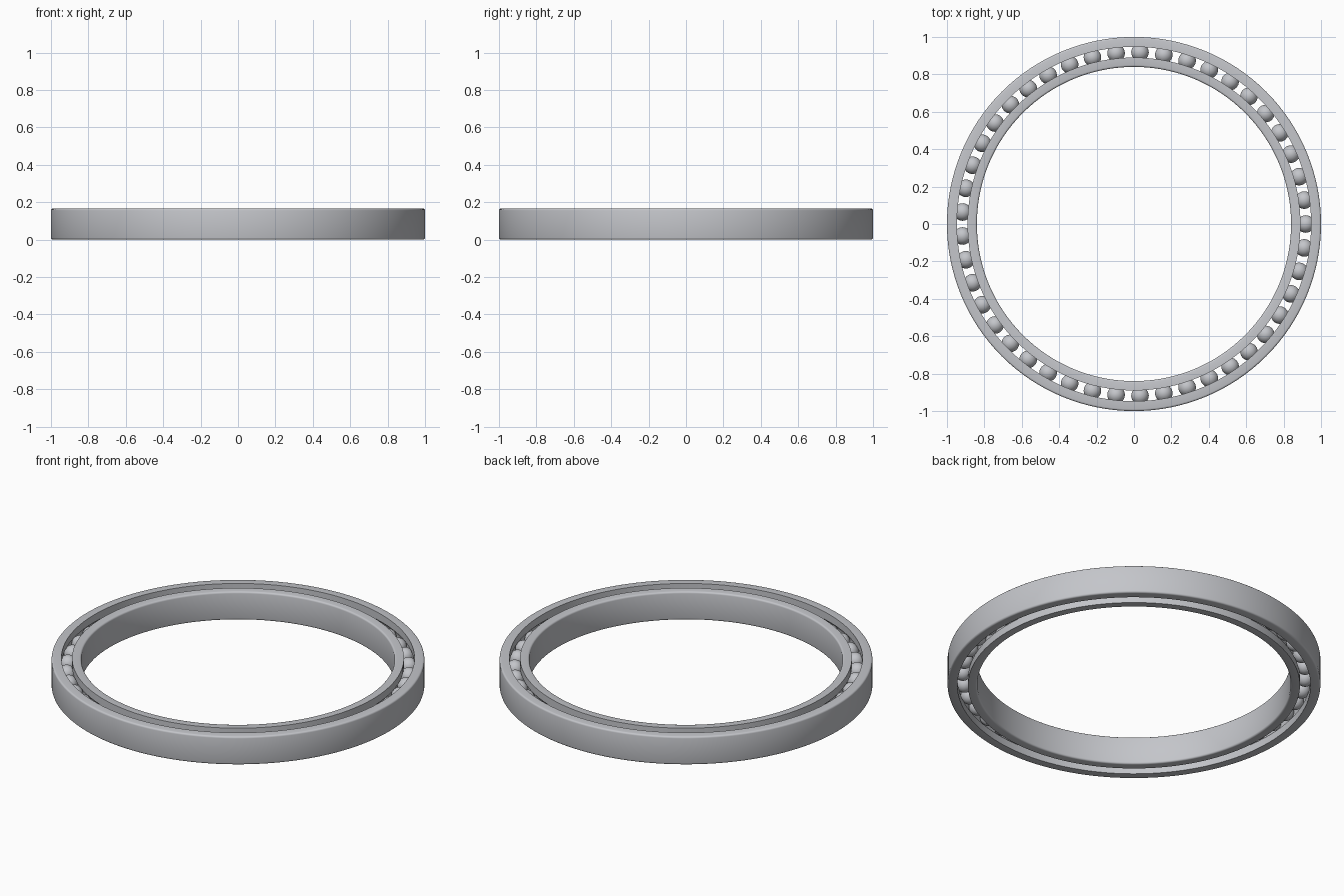
import bpy
import bmesh
from math import cos, sin, pi, radians, sqrt

cube = bpy.data.objects.get("Cube")
if cube:
    bpy.data.objects.remove(cube, do_unlink=True)

HEIGHT = 0.166
MID = HEIGHT / 2
BORE, OUTER = 0.84, 1.0
INNER_LAND, OUTER_LAND = 0.89, 0.947
PITCH = (INNER_LAND + OUTER_LAND) / 2
BALL_RADIUS = 0.047
BALLS = 45
FILLET = 0.01
SEGMENTS = 128

steel = bpy.data.materials.new("steel grey")
steel.use_nodes = True
colour = (0.55, 0.56, 0.59, 1)
steel.diffuse_color = colour
steel.node_tree.nodes["Principled BSDF"].inputs["Base Color"].default_value = colour


def finish(bm, name):
    bmesh.ops.recalc_face_normals(bm, faces=bm.faces)
    mesh = bpy.data.meshes.new(name)
    bm.to_mesh(mesh)
    bm.free()
    mesh.materials.append(steel)
    obj = bpy.data.objects.new(name, mesh)
    bpy.context.collection.objects.link(obj)
    bpy.ops.object.select_all(action='DESELECT')
    obj.select_set(True)
    bpy.context.view_layer.objects.active = obj
    bpy.ops.object.shade_smooth_by_angle(angle=radians(35))
    return obj


def race(name, wall, land):
    """Ring with a rounded wall side and a ball groove in its land side."""
    side = 1 if wall > land else -1
    # Lower half of the section: groove, land, flat face, rounded wall corner
    groove = BALL_RADIUS + 0.001
    reach = abs(land - PITCH)
    edge = sqrt(groove ** 2 - reach ** 2) / groove
    limit = pi / 2 if edge >= 1 else math_asin(edge)
    half = [(PITCH + side * groove * cos(limit * i / 6),
             -groove * sin(limit * i / 6)) for i in range(7)]
    half.append((land, -MID))
    half += [(wall - side * FILLET * (1 - sin(pi / 2 * i / 3)),
              -MID + FILLET * (1 - cos(pi / 2 * i / 3))) for i in range(4)]
    section = half + [(r, -z) for r, z in reversed(half[1:])]

    # Sweep the section round the axis
    bm = bmesh.new()
    rings = []
    for s in range(SEGMENTS):
        a = 2 * pi * s / SEGMENTS
        rings.append([bm.verts.new((r * cos(a), r * sin(a), z + MID)) for r, z in section])
    count = len(section)
    for s in range(SEGMENTS):
        here, after = rings[s], rings[(s + 1) % SEGMENTS]
        for i in range(count):
            j = (i + 1) % count
            bm.faces.new((here[i], after[i], after[j], here[j]))
    return finish(bm, name)


def math_asin(value):
    from math import asin
    return asin(value)


race("outer_race", OUTER, OUTER_LAND)
race("inner_race", BORE, INNER_LAND)

# Balls evenly spaced on the pitch circle, sharing one mesh
bm = bmesh.new()
bmesh.ops.create_uvsphere(bm, u_segments=28, v_segments=16, radius=BALL_RADIUS)
first = finish(bm, "ball")
for n in range(BALLS):
    ball = first if n == 0 else first.copy()
    if n:
        bpy.context.collection.objects.link(ball)
    ball.name = f"ball_{n + 1}"
    a = 2 * pi * n / BALLS
    ball.location = (PITCH * cos(a), PITCH * sin(a), MID)
    ball.rotation_euler.z = a
